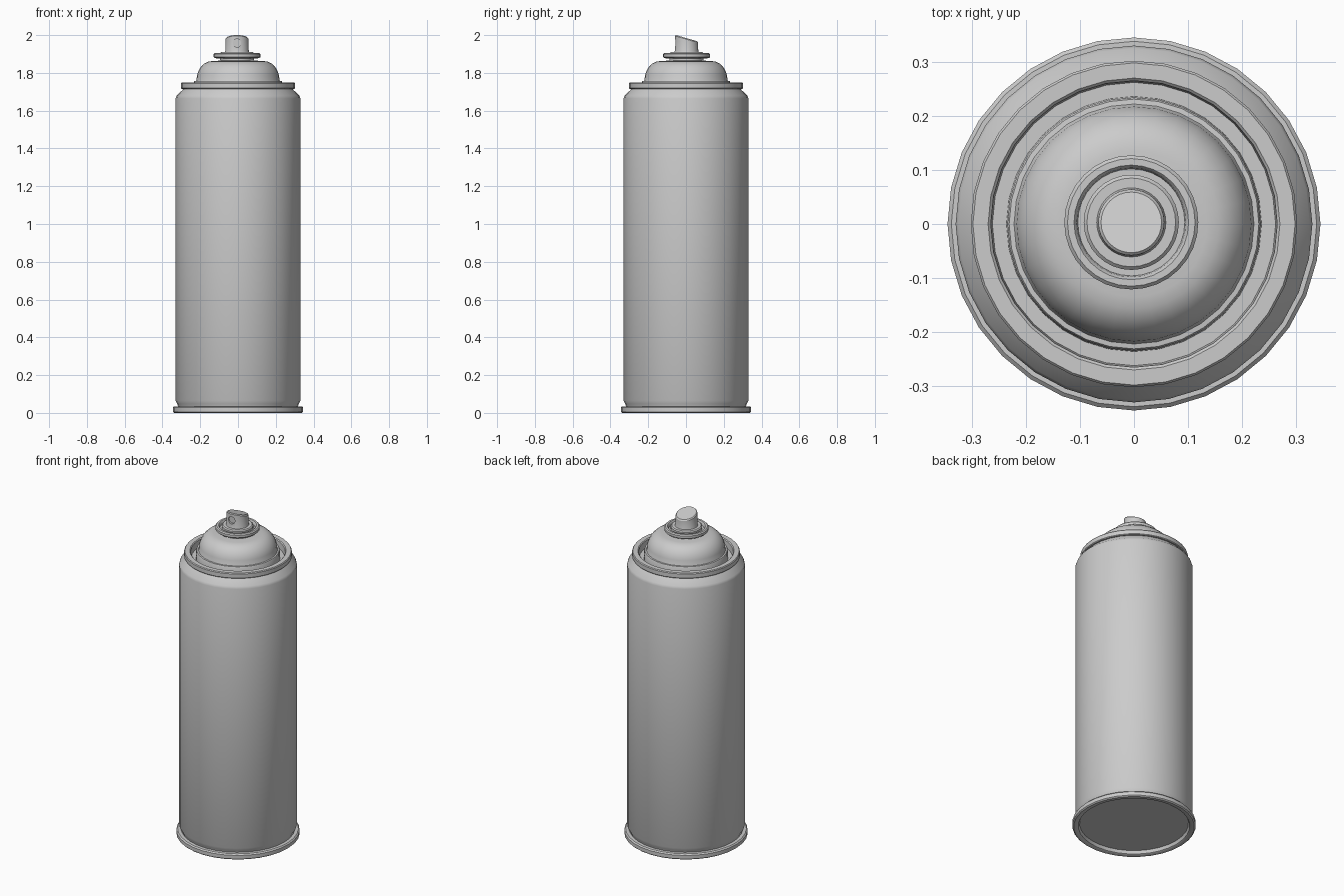
import bpy, bmesh, math

if "Cube" in bpy.data.objects:
    bpy.data.objects.remove(bpy.data.objects["Cube"])

SEG = 32


def lathe(name, profile, center=(0, 0), seg=SEG, angle=35):
    """Revolve (radius, z) points around a vertical axis, r = 0 makes a pole."""
    bm = bmesh.new()
    rings = []
    for r, z in profile:
        if r == 0:
            rings.append([bm.verts.new((center[0], center[1], z))])
        else:
            rings.append([bm.verts.new((center[0] + r * math.cos(2 * math.pi * i / seg),
                                        center[1] + r * math.sin(2 * math.pi * i / seg), z))
                          for i in range(seg)])
    for a, b in zip(rings, rings[1:]):
        for i in range(seg):
            j = (i + 1) % seg
            quad = [a[i % len(a)], a[j % len(a)], b[j % len(b)], b[i % len(b)]]
            bm.faces.new(list(dict.fromkeys(quad)))
    bmesh.ops.recalc_face_normals(bm, faces=bm.faces)
    me = bpy.data.meshes.new(name)
    bm.to_mesh(me)
    bm.free()
    ob = bpy.data.objects.new(name, me)
    bpy.context.collection.objects.link(ob)
    bpy.ops.object.select_all(action='DESELECT')
    ob.select_set(True)
    bpy.context.view_layer.objects.active = ob
    bpy.ops.object.shade_smooth_by_angle(angle=math.radians(angle))
    return ob


# Can body with rolled bottom rim, shoulder and top rim, down into the groove
lathe("can_body", [
    (0, 0.022), (0.305, 0.022), (0.312, 0.004), (0.318, 0.0),
    (0.338, 0.0), (0.345, 0.006), (0.345, 0.028), (0.338, 0.035),
    (0.318, 0.035), (0.322, 0.048), (0.33, 0.065),
    (0.33, 1.665), (0.325, 1.68), (0.295, 1.708), (0.29, 1.716),
    (0.298, 1.716), (0.302, 1.72), (0.302, 1.745), (0.298, 1.75),
    (0.27, 1.75), (0.265, 1.745), (0.262, 1.705), (0.236, 1.705)])

# Domed top rising from the groove, with a small flare at its foot
dome = [(0.236, 1.705), (0.234, 1.752), (0.231, 1.757), (0.222, 1.758)]
dome += [(0.135 + 0.085 * math.cos(t), 1.762 + 0.101 * math.sin(t))
         for t in [math.radians(a) for a in range(0, 91, 15)]]
dome += [(0.09, 1.865)]
lathe("dome", dome)

# Valve cup: neck, lip and inner recess
C = (-0.005, 0.003)
lathe("valve_cup", [
    (0.09, 1.86), (0.09, 1.876), (0.118, 1.878), (0.124, 1.884),
    (0.124, 1.899), (0.118, 1.905), (0.106, 1.905), (0.101, 1.899),
    (0.099, 1.886), (0.06, 1.886)], C)

# Spray button: flange and barrel with a top slanting down to the back
button = lathe("spray_button", [
    (0, 1.884), (0.088, 1.884), (0.088, 1.905), (0.082, 1.911),
    (0.064, 1.911), (0.062, 1.917), (0.061, 1.978), (0.056, 1.984), (0, 1.984)], C)
for v in button.data.vertices:
    if v.co.z > 1.95:
        v.co.z -= 0.29 * (v.co.y - C[1])

# Nozzle recess on the front of the button
bpy.ops.mesh.primitive_cylinder_add(vertices=20, radius=0.022, depth=0.03,
                                    location=(C[0], C[1] - 0.066, 1.958),
                                    rotation=(math.pi / 2, 0, 0))
cutter = bpy.context.object
cutter.name = "nozzle_cutter"
cutter.hide_render = True
cutter.hide_set(True)
mod = button.modifiers.new("nozzle", 'BOOLEAN')
mod.operation = 'DIFFERENCE'
mod.solver = 'EXACT'
mod.object = cutter
